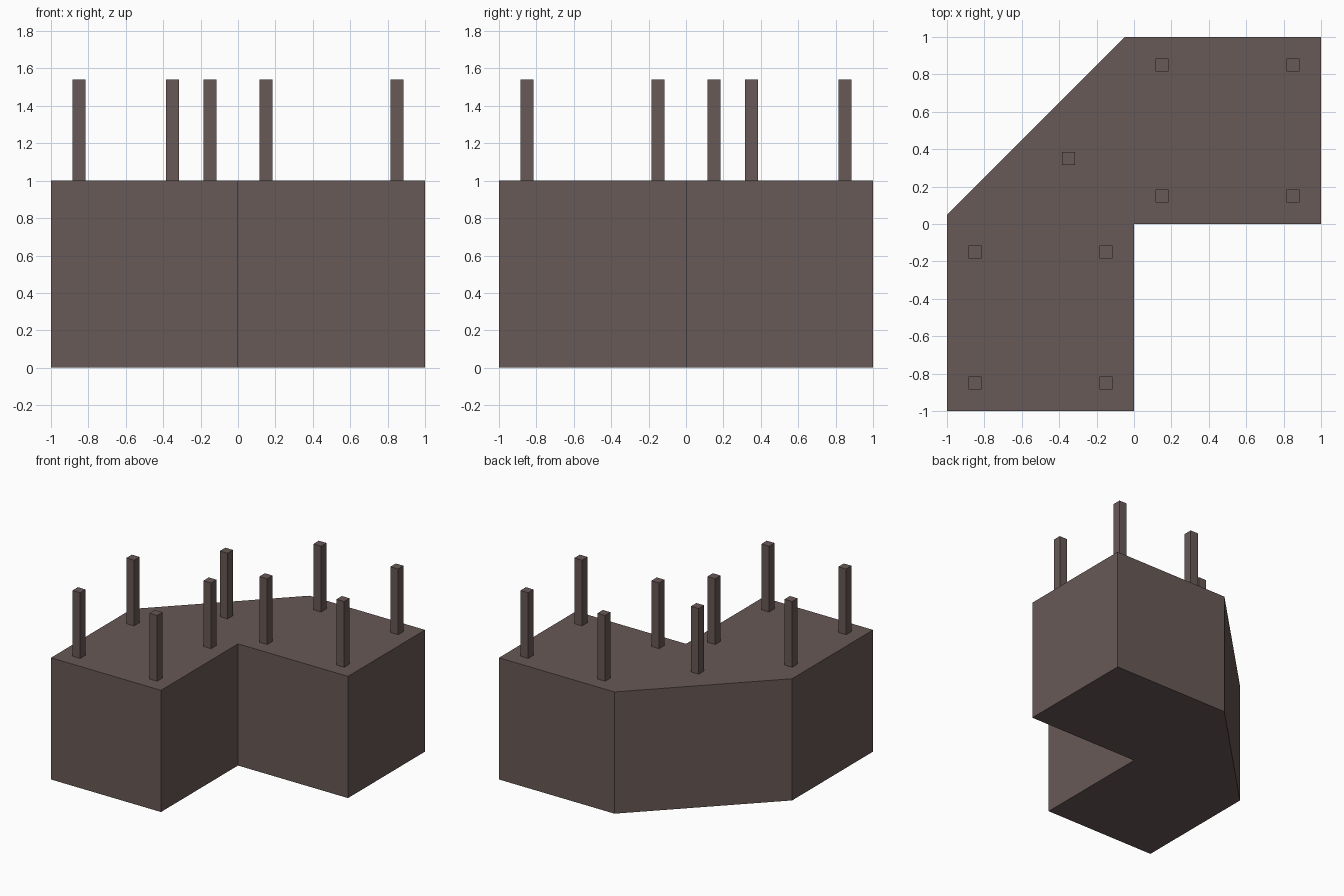
import bpy, bmesh

if "Cube" in bpy.data.objects:
    bpy.data.objects.remove(bpy.data.objects["Cube"])

# Single flat colour
mat = bpy.data.materials.new("dark brown grey")
mat.diffuse_color = (0.138, 0.100, 0.095, 1)
mat.use_nodes = True
mat.node_tree.nodes["Principled BSDF"].inputs["Base Color"].default_value = mat.diffuse_color


def prism(name, outline, z0, z1):
    """Extrude a counter-clockwise outline from z0 to z1."""
    bm = bmesh.new()
    base = bm.faces.new([bm.verts.new((x, y, z0)) for x, y in outline])
    top = bmesh.ops.extrude_face_region(bm, geom=[base], use_keep_orig=True)["geom"]
    for v in top:
        if isinstance(v, bmesh.types.BMVert):
            v.co.z = z1
    bmesh.ops.recalc_face_normals(bm, faces=bm.faces)
    mesh = bpy.data.meshes.new(name)
    bm.to_mesh(mesh)
    bm.free()
    mesh.materials.append(mat)
    obj = bpy.data.objects.new(name, mesh)
    bpy.context.collection.objects.link(obj)
    return obj


# L-shaped corner block with a chamfered outer corner
prism("corner_block",
      [(-1, -1), (0, -1), (0, 0), (1, 0), (1, 1), (-0.05, 1), (-1, 0.05)], 0, 1)

# Square posts: four on each arm, one in the chamfered corner
near, far, half = 0.15, 0.85, 0.035
spots = [(-0.35, 0.35)]
for s in (1, -1):
    spots += [(s * x, s * y) for x in (near, far) for y in (near, far)]
for i, (x, y) in enumerate(spots):
    prism(f"post_{i + 1}",
          [(x - half, y - half), (x + half, y - half),
           (x + half, y + half), (x - half, y + half)], 1, 1.54)
